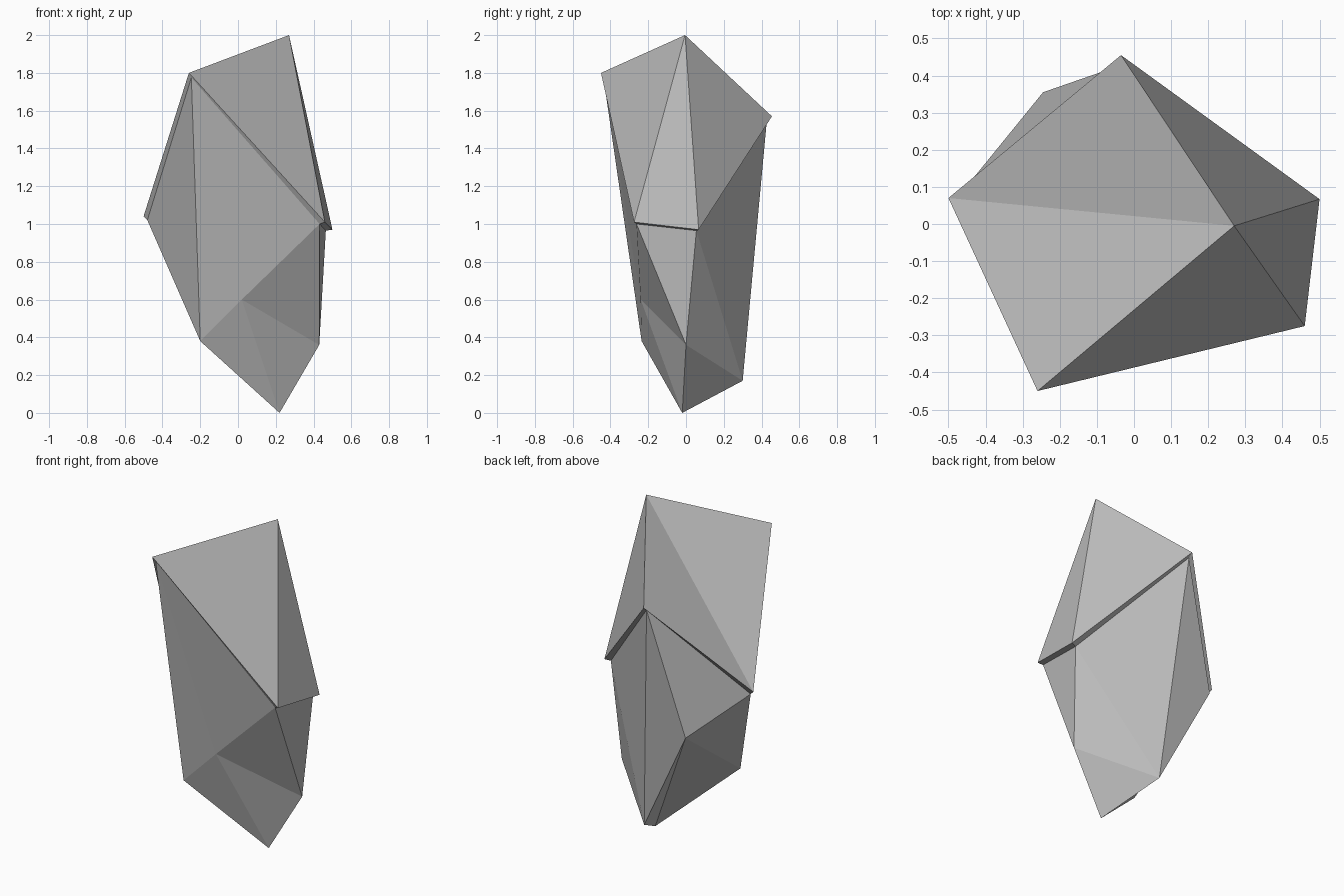
import bpy
import bmesh

cube = bpy.data.objects.get("Cube")
if cube:
    bpy.data.objects.remove(cube, do_unlink=True)

# Stone material
stone = bpy.data.materials.new("grey stone")
stone.use_nodes = True
grey = (0.5, 0.5, 0.5, 1)
stone.diffuse_color = grey
bsdf = next(n for n in stone.node_tree.nodes if n.type == "BSDF_PRINCIPLED")
bsdf.inputs["Base Color"].default_value = grey
bsdf.inputs["Roughness"].default_value = 0.9

# Corners of the rock: peak, overhanging rim, recessed neck and faceted base
peak = (0.27, -0.005, 2.0)
rim = [(-0.26, -0.45, 1.8), (0.46, -0.275, 1.01), (0.5, 0.067, 0.97),
       (-0.035, 0.455, 1.57), (-0.5, 0.07, 1.04)]
neck = [(-0.247, -0.437, 1.775), (0.432, -0.262, 1.0), (0.465, 0.055, 0.965),
        (-0.035, 0.428, 1.548), (-0.48, 0.066, 1.02)]
base = {
    "dent": (0.02, -0.24, 0.6),
    "front": (-0.2, -0.235, 0.38),
    "side": (0.43, 0.0, 0.36),
    "foot": (0.22, -0.02, 0.0),
    "heel": (0.07, 0.3, 0.17),
    "back": (-0.245, 0.355, 0.8),
}

bm = bmesh.new()
top = bm.verts.new(peak)
lip = [bm.verts.new(p) for p in rim]
ring = [bm.verts.new(p) for p in neck]
v = {name: bm.verts.new(p) for name, p in base.items()}
v.update(zip("abcde", ring))

# Cap: facets fanned around the peak, and the narrow ledge beneath
for i in range(len(lip)):
    j = (i + 1) % len(lip)
    bm.faces.new((top, lip[i], lip[j]))
    bm.faces.new((lip[j], lip[i], ring[i], ring[j]))

# Lower body: triangular facets between neck and base
facets = ["a b dent", "a dent front", "b side dent", "dent side foot",
          "dent foot front", "b c side", "c heel side", "side heel foot",
          "c d heel", "d back heel", "d e back", "e front back",
          "back front foot", "back foot heel", "e a front"]
for facet in facets:
    bm.faces.new([v[name] for name in facet.split()])

bmesh.ops.recalc_face_normals(bm, faces=bm.faces)
mesh = bpy.data.meshes.new("rock")
bm.to_mesh(mesh)
bm.free()
mesh.materials.append(stone)
bpy.context.collection.objects.link(bpy.data.objects.new("rock", mesh))
